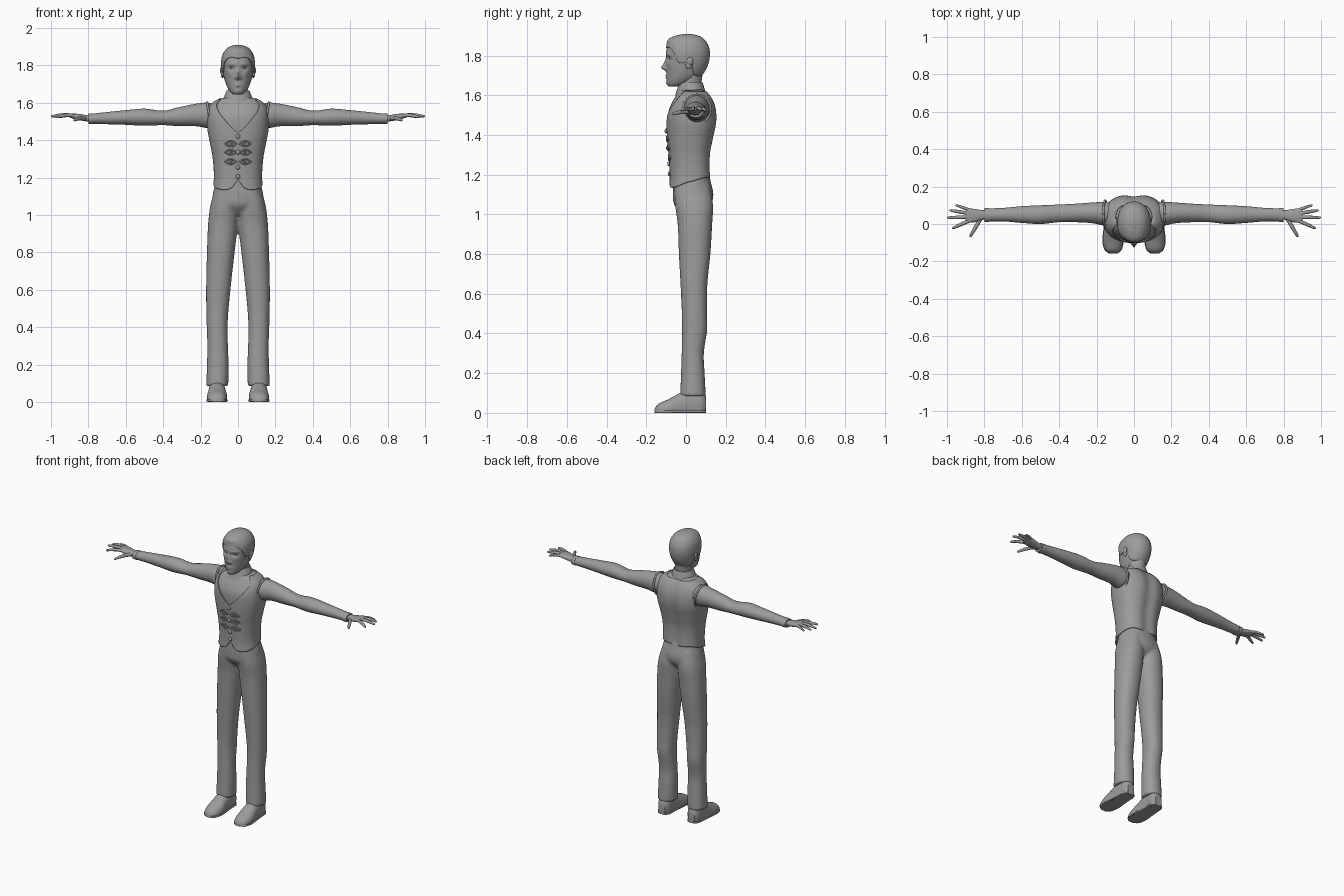
import bpy, bmesh
from math import sin, cos, pi, exp, radians
from mathutils import Matrix, Vector

cube = bpy.data.objects.get("Cube")
if cube:
    bpy.data.objects.remove(cube)

GREY = bpy.data.materials.new("plain_grey")
GREY.use_nodes = True
GREY.diffuse_color = (0.33, 0.33, 0.33, 1)
GREY.node_tree.nodes["Principled BSDF"].inputs["Base Color"].default_value = GREY.diffuse_color


# ---- helpers ----
def sample(rows, t):
    """Smooth interpolation of table rows keyed by their first value."""
    t = min(max(t, rows[0][0]), rows[-1][0])
    i = 0
    while i < len(rows) - 2 and t > rows[i + 1][0]:
        i += 1
    a, b = rows[i], rows[i + 1]
    before, after = rows[max(i - 1, 0)], rows[min(i + 2, len(rows) - 1)]
    h = b[0] - a[0]
    s = (t - a[0]) / h
    out = []
    for k in range(1, len(a)):
        ma = (b[k] - before[k]) / (b[0] - before[0]) * h
        mb = (after[k] - a[k]) / (after[0] - a[0]) * h
        out.append(a[k] + s * ma + s * s * (3 * (b[k] - a[k]) - 2 * ma - mb)
                   + s ** 3 * (2 * (a[k] - b[k]) + ma + mb))
    return out


def section(rows, axis, a, t, p=2.0, grow=0.0):
    """Point on a rounded section; rows hold position, u low/high, v low/high."""
    ulo, uhi, vlo, vhi = sample(rows, t)
    power = lambda c: abs(c) ** (2 / p) * (1 if c > 0 else -1)
    u = (ulo + uhi) / 2 + power(cos(a)) * ((uhi - ulo) / 2 + grow)
    v = (vlo + vhi) / 2 + power(sin(a)) * ((vhi - vlo) / 2 + grow)
    return {"x": (t, u, v), "y": (u, t, v), "z": (u, v, t)}[axis]


def grid(bm, f, n, m, caps=(True, True)):
    rings = [[bm.verts.new(f(2 * pi * i / n, j / m)) for i in range(n)] for j in range(m + 1)]
    for lo, hi in zip(rings, rings[1:]):
        for i in range(n):
            k = (i + 1) % n
            bm.faces.new((lo[i], lo[k], hi[k], hi[i]))
    for ring, cap in zip((rings[0], rings[-1]), caps):
        if cap:
            bm.faces.new(ring)


def loft(bm, rows, axis, n=32, m=40, p=2.0, side=1, floor=None):
    def f(a, s):
        t = rows[0][0] + (rows[-1][0] - rows[0][0]) * s
        x, y, z = section(rows, axis, a, t, p)
        return (x * side, y, z if floor is None else max(z, floor))
    grid(bm, f, n, m)


def ball(bm, loc, size):
    bmesh.ops.create_uvsphere(bm, u_segments=20, v_segments=12, radius=1,
                              matrix=Matrix.Translation(loc) @ Matrix.Diagonal((*size, 1)))


def finish(name, bm, mirror=False, fuse=0, thick=0):
    bmesh.ops.recalc_face_normals(bm, faces=bm.faces)
    mesh = bpy.data.meshes.new(name)
    bm.to_mesh(mesh)
    bm.free()
    ob = bpy.data.objects.new(name, mesh)
    bpy.context.collection.objects.link(ob)
    mesh.materials.append(GREY)
    bpy.ops.object.select_all(action="DESELECT")
    ob.select_set(True)
    bpy.context.view_layer.objects.active = ob
    bpy.ops.object.shade_smooth_by_angle(angle=radians(45))
    if mirror:
        ob.modifiers.new("Mirror", "MIRROR").use_mirror_merge = False
    if fuse:
        mod = ob.modifiers.new("Remesh", "REMESH")
        mod.mode, mod.voxel_size, mod.use_smooth_shade = "VOXEL", fuse, True
        mod = ob.modifiers.new("Smooth", "SMOOTH")
        mod.factor, mod.iterations = 0.5, 6
    if thick:
        ob.modifiers.new("Solidify", "SOLIDIFY").thickness = thick


def tubes(name, paths, bevel, closed=False):
    """Round tubes; path points are x, y, z, radius factor."""
    cu = bpy.data.curves.new(name, "CURVE")
    cu.dimensions, cu.bevel_depth, cu.bevel_resolution, cu.use_fill_caps = "3D", bevel, 3, True
    for path in paths:
        sp = cu.splines.new("POLY")
        sp.points.add(len(path) - 1)
        for pt, (x, y, z, r) in zip(sp.points, path):
            pt.co, pt.radius = (x, y, z, 1), r
        sp.use_cyclic_u, sp.use_smooth = closed, True
    cu.materials.append(GREY)
    bpy.context.collection.objects.link(bpy.data.objects.new(name, cu))


def from_front(a):
    """Angle away from the front direction, 0 to pi."""
    d = abs(a + pi / 2) % (2 * pi)
    return min(d, 2 * pi - d)


def even(rows):
    """Expand position, half width, front, back into full section rows."""
    return [(t, -w, w, f, b) for t, w, f, b in rows]


# ---- trousers: legs and pelvis fused ----
LEG = [(.085, .052, .17, -.03, .10), (.2, .05, .166, -.025, .094), (.3, .054, .164, -.022, .09),
       (.42, .055, .168, -.02, .107), (.5, .05, .17, -.021, .106), (.65, .035, .17, -.028, .108),
       (.8, .018, .166, -.036, .123), (.95, 0, .16, -.042, .132), (1.05, -.005, .148, -.055, .136),
       (1.15, -.005, .12, -.06, .12)]
PELVIS = even([(1.0, .07, -.02, .07), (1.05, .13, -.06, .125), (1.1, .136, -.066, .138),
               (1.16, .124, -.064, .126), (1.22, .115, -.06, .112)])
bm = bmesh.new()
for side in (1, -1):
    loft(bm, LEG, "z", m=60, p=2.2, side=side)
loft(bm, PELVIS, "z", p=2.2)
finish("trousers", bm, fuse=.008)

# ---- shoes ----
SHOE = [(-.158, .09, .13, -.005, .022), (-.14, .07, .154, -.02, .045), (-.09, .058, .166, -.03, .068),
        (-.03, .062, .161, -.03, .1), (.03, .068, .155, -.03, .125), (.08, .07, .15, -.03, .12),
        (.102, .085, .135, 0, .08)]
bm = bmesh.new()
loft(bm, SHOE, "y", p=2.2, floor=0)
loft(bm, [(y, lo - .003, hi + .003, 0, .014) for y, lo, hi, *_ in SHOE], "y", p=5)
finish("shoes", bm, mirror=True)

# ---- shirt body and waistcoat sharing one torso profile ----
TORSO = even([(1.12, .13, -.078, .126), (1.2, .122, -.075, .12), (1.3, .128, -.08, .12),
              (1.38, .142, -.088, .134), (1.46, .157, -.092, .15), (1.52, .158, -.09, .15),
              (1.56, .154, -.075, .14), (1.59, .14, -.058, .126), (1.615, .108, -.045, .108),
              (1.63, .07, -.035, .095)])
HEM = [(0, 1.19), (.16, 1.15), (.4, 1.135), (.9, 1.14), (1.57, 1.165), (2.3, 1.185), (3.15, 1.18)]
NECKLINE = [(0, 1.44), (.5, 1.53), (1.05, 1.615), (1.6, 1.622), (3.15, 1.618)]


def torso_point(a, z, grow):
    x, y, z = section(TORSO, "z", a, z, 2.4, grow)
    if y > .04:  # shallow hollow along the spine
        y -= .012 * exp(-(x / .04) ** 2)
    return (x, y, z)


def vest_point(a, s):
    d = from_front(a)
    low, high = sample(HEM, d)[0], sample(NECKLINE, d)[0]
    return torso_point(a, low + (high - low) * s, .007)


bm = bmesh.new()
grid(bm, lambda a, s: torso_point(a, 1.2 + .43 * s, -.003), 64, 48)
finish("shirt_body", bm)
bm = bmesh.new()
grid(bm, vest_point, 96, 56, caps=(False, False))
finish("waistcoat", bm, thick=.006)


# ---- waistcoat buttons and cord clasps ----
def chest(x, z):
    _, half, front, back = sample(TORSO, z)
    mid, depth = (front + back) / 2, (back - front) / 2 + .007
    return mid - depth * (1 - (abs(x) / half) ** 2.4) ** (1 / 2.4) - .002


bm = bmesh.new()
for z in (1.42, 1.335, 1.255, 1.205):
    ball(bm, (0, chest(0, z), z), (.012, .008, .012))
finish("buttons", bm)
loops = []
for z in (1.38, 1.335, 1.285):
    for side in (1, -1):
        for length, height in ((.062, .014), (.035, .008)):
            ring = []
            for k in range(24):
                w = 2 * pi * k / 24
                x = side * (.008 + length * (1 - cos(w)) / 2)
                zz = z + height * sin(w) * (.55 - .45 * cos(2 * w))
                ring.append((x, chest(x, zz), zz, 1))
            loops.append(ring)
tubes("cord_clasps", loops, .004, closed=True)

# ---- sleeves, armhole piping and cuffs ----
ARM = [(.1, .0, .11, 1.48, 1.585), (.16, -.008, .118, 1.465, 1.6), (.22, .004, .115, 1.474, 1.595),
       (.32, .01, .108, 1.475, 1.575), (.4, .01, .104, 1.48, 1.557), (.5, .0, .1, 1.477, 1.568),
       (.6, .006, .095, 1.482, 1.56), (.7, .014, .086, 1.485, 1.55), (.79, .014, .083, 1.488, 1.54)]
bm = bmesh.new()
loft(bm, ARM, "x", m=60)
loft(bm, [(.775, .011, .086, 1.485, 1.543), (.8, .012, .085, 1.487, 1.541)], "x", m=2)
finish("sleeves", bm, mirror=True)
tubes("armhole_piping", [[(side * (.154 + .01 * sin(w)), .055 + .07 * cos(w), 1.53 + .072 * sin(w), 1)
                          for w in (2 * pi * k / 40 for k in range(40))] for side in (1, -1)],
      .006, closed=True)

# ---- hands ----
PALM = [(.77, .024, .074, 1.497, 1.533), (.81, .022, .074, 1.5, 1.534), (.85, .01, .08, 1.507, 1.54),
        (.885, .008, .084, 1.516, 1.542), (.9, .015, .078, 1.522, 1.54)]
bm = bmesh.new()
loft(bm, PALM, "x", n=24, m=20, p=2.4)
finish("palms", bm, mirror=True)
FINGERS = [((.82, .03, 1.515), (.877, -.07, 1.505), 1.1), ((.875, .02, 1.53), (.972, -.024, 1.522), 1),
           ((.88, .037, 1.532), (1.0, .034, 1.526), 1), ((.88, .056, 1.531), (.988, .074, 1.526), 1),
           ((.87, .072, 1.528), (.955, .102, 1.522), .85)]
paths = []
for side in (1, -1):
    for base, tip, r in FINGERS:
        path = []
        for s, k in ((0, 1.15), (.3, 1), (.5, 1.03), (.75, .85), (.92, .7), (.98, .45), (1, .1)):
            q = Vector(base).lerp(Vector(tip), s)
            path.append((q.x * side, q.y, q.z + .006 * sin(pi * s), k * r))
        paths.append(path)
tubes("fingers", paths, .0095)

# ---- neck and collar ----
bm = bmesh.new()
loft(bm, even([(1.58, .06, -.035, .085), (1.65, .052, -.03, .078), (1.72, .055, -.03, .085)]), "z")
finish("neck", bm)
bm = bmesh.new()
loft(bm, even([(1.6, .088, -.055, .104), (1.625, .077, -.046, .096), (1.65, .067, -.038, .088),
               (1.665, .06, -.032, .083)]), "z", m=12)
finish("collar", bm)

# ---- head with shaped face ----
HEAD = even([(1.645, .024, -.086, -.04), (1.655, .038, -.093, 0), (1.675, .053, -.097, .045),
             (1.7, .065, -.098, .075), (1.74, .076, -.1, .1), (1.78, .083, -.1, .112),
             (1.82, .084, -.1, .114), (1.855, .077, -.088, .104), (1.885, .057, -.066, .08),
             (1.9, .034, -.038, .05), (1.905, .012, -.01, .02)])
# x, z, width, height, outward push
FACE = [(0, 1.738, .012, .012, .022), (0, 1.758, .010, .02, .012), (0, 1.698, .02, .005, .006),
        (0, 1.686, .017, .005, .005), (0, 1.66, .018, .011, .005), (.035, 1.785, .016, .01, -.011),
        (.035, 1.805, .022, .007, .004), (.016, 1.733, .006, .006, .006), (.045, 1.755, .014, .014, .003)]


def head_point(a, s):
    x, y, z = section(HEAD, "z", a, 1.645 + .26 * sin(s * pi / 2), 2.1)
    if sin(a) < 0:
        y -= sum(k * exp(-((abs(x) - fx) / w) ** 2 - ((z - fz) / h) ** 2) for fx, fz, w, h, k in FACE)
    return (x, y, z)


bm = bmesh.new()
grid(bm, head_point, 128, 80)
finish("head", bm)
bm = bmesh.new()
ball(bm, (.034, -.073, 1.784), (.014, .011, .008))
finish("eyes", bm, mirror=True)
bm = bmesh.new()
ball(bm, (.083, .014, 1.762), (.009, .019, .031))
ball(bm, (.088, .02, 1.772), (.008, .016, .02))
finish("ears", bm, mirror=True)

# ---- hair shell with a shaped hairline ----
HAIRLINE = [(0, 1.838), (.5, 1.842), (.9, 1.82), (1.2, 1.765), (1.5, 1.765), (1.8, 1.75),
            (2.1, 1.705), (3.15, 1.69)]


def hair_point(a, s):
    d = from_front(a)
    low = sample(HAIRLINE, d)[0]
    z = low + (1.905 - low) * sin(s * pi / 2)
    x, y, z = section(HEAD, "z", a, z, 2.1, .006)
    sweep = .012 * max(0, cos(d)) * sin(pi * min(1, s * 1.2)) ** 2
    return (x, y - sweep, z + .003 * s)


bm = bmesh.new()
grid(bm, hair_point, 96, 32, caps=(False, True))
finish("hair", bm, thick=.006)
